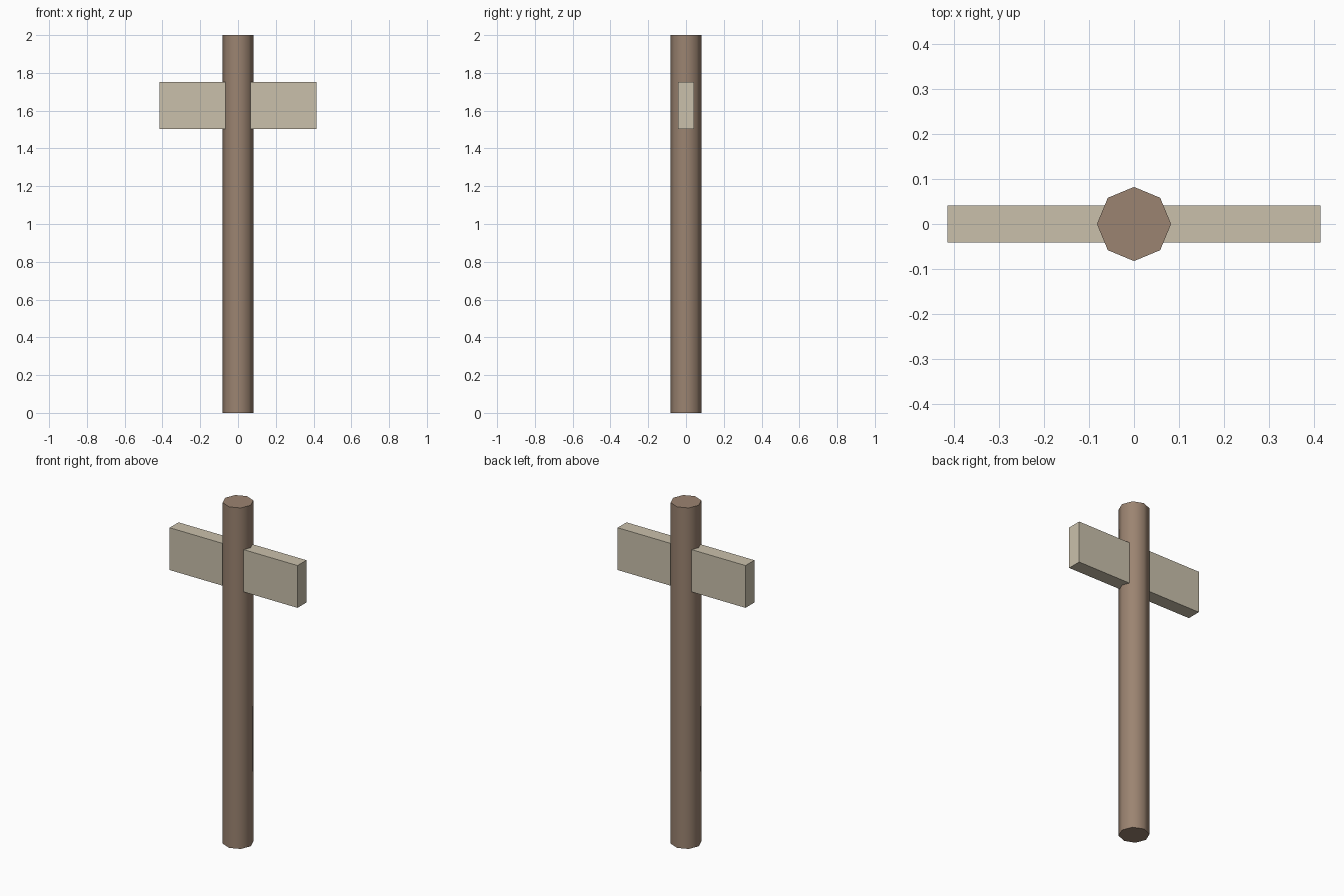
import bpy
import math

if "Cube" in bpy.data.objects:
    bpy.data.objects.remove(bpy.data.objects["Cube"])


def colour(obj, name, rgb):
    mat = bpy.data.materials.new(name)
    mat.diffuse_color = (*rgb, 1.0)
    mat.use_nodes = True
    mat.node_tree.nodes["Principled BSDF"].inputs["Base Color"].default_value = mat.diffuse_color
    obj.data.materials.append(mat)


# Eight-sided upright post, smooth around the sides with sharp end caps
bpy.ops.mesh.primitive_cylinder_add(vertices=8, radius=0.0825, depth=2.0, location=(0, 0, 1.0))
post = bpy.context.object
post.name = "post"
bpy.ops.object.shade_smooth_by_angle(angle=math.radians(50))
colour(post, "brown_wood", (0.33, 0.23, 0.165))

# Flat sign board passing through the post
bpy.ops.mesh.primitive_cube_add(size=1, location=(0, 0, 1.627))
board = bpy.context.object
board.name = "sign_board"
board.scale = (0.83, 0.0825, 0.248)
bpy.ops.object.transform_apply(location=False, rotation=False, scale=True)
colour(board, "pale_wood", (0.59, 0.53, 0.41))
